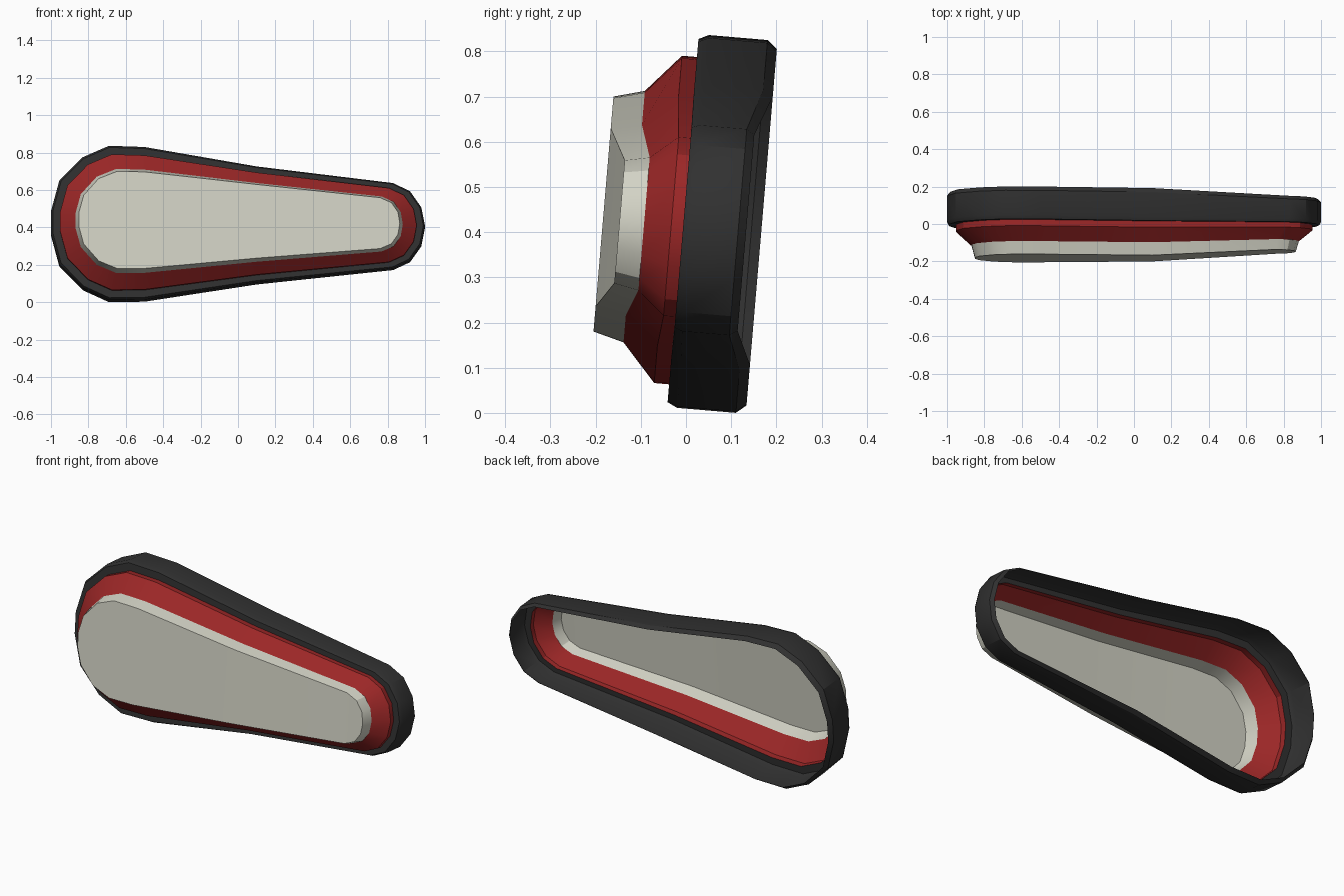
import bpy

if "Cube" in bpy.data.objects:
    bpy.data.objects.remove(bpy.data.objects["Cube"])

LEAN = 0.085  # backward lean of the whole panel

# Half outlines (x, half height) of the outer rim and the front plate
OUTER = [(-1, .06), (-.955, .225), (-.83, .35), (-.69, .4125), (-.5, .408),
         (.1, .31), (.83, .228), (.92, .185), (.98, .1), (1, 0)]
PLATE = [(-.85, .04), (-.825, .13), (-.745, .22), (-.645, .26), (-.5, .258),
         (.1, .197), (.76, .136), (.82, .11), (.855, .06), (.865, 0)]


def ring(t, depth):
    """Closed loop between OUTER (t=0) and PLATE (t=1); shallower at the narrow end."""
    half = [(a[0] + (b[0] - a[0]) * t, a[1] + (b[1] - a[1]) * t)
            for a, b in zip(OUTER, PLATE)]
    loop = half + [(x, -h) for x, h in reversed(half[:-1])]
    pts = []
    for x, h in loop:
        d = depth * (1 - 0.2 * min(1, max(0, (x - .1) / .6)))
        w = .418 - .01 * x + h
        pts.append((x, d + LEAN * (w - .42), w - LEAN * d))
    return pts


def material(name, rgb):
    m = bpy.data.materials.new(name)
    m.diffuse_color = (*rgb, 1)
    m.use_nodes = True
    m.node_tree.nodes["Principled BSDF"].inputs["Base Color"].default_value = m.diffuse_color
    return m


def loft(name, rings, mat, cap=False):
    """Skin a list of (t, depth) rings, ordered back to front."""
    verts, faces = [], []
    n = 2 * len(OUTER) - 1
    for r in rings:
        verts += ring(*r)
    for k in range(len(rings) - 1):
        a, b = k * n, (k + 1) * n
        for i in range(n):
            j = (i + 1) % n
            faces.append((a + i, b + i, b + j, a + j))
    if cap:
        s = (len(rings) - 1) * n
        last = len(OUTER) - 1
        for i in range(last - 1):
            faces.append((s + i, s + n - 1 - i, s + n - 2 - i, s + i + 1))
        faces.append((s + last - 1, s + last + 1, s + last))
    me = bpy.data.meshes.new(name)
    me.from_pydata(verts, [], faces)
    me.materials.append(mat)
    ob = bpy.data.objects.new(name, me)
    bpy.context.collection.objects.link(ob)
    bpy.ops.object.select_all(action='DESELECT')
    ob.select_set(True)
    bpy.context.view_layer.objects.active = ob
    bpy.ops.object.shade_smooth_by_angle(angle=0.5)
    return ob


black = material("black rubber", (.03, .03, .03))
red = material("red paint", (.33, .02, .02))
white = material("off white", (.65, .65, .56))

# Open-backed black rim with chamfered edges
loft("outer_rim", [(.12, .167), (0, .145), (0, .015), (.07, -.007), (.33, -.007)], black)
# Red bevelled collar
loft("bevel_collar", [(.33, -.007), (.33, -.04), (.88, -.115)], red)
# Raised pale front plate
loft("front_plate", [(.88, -.115), (1, -.183)], white, cap=True)
